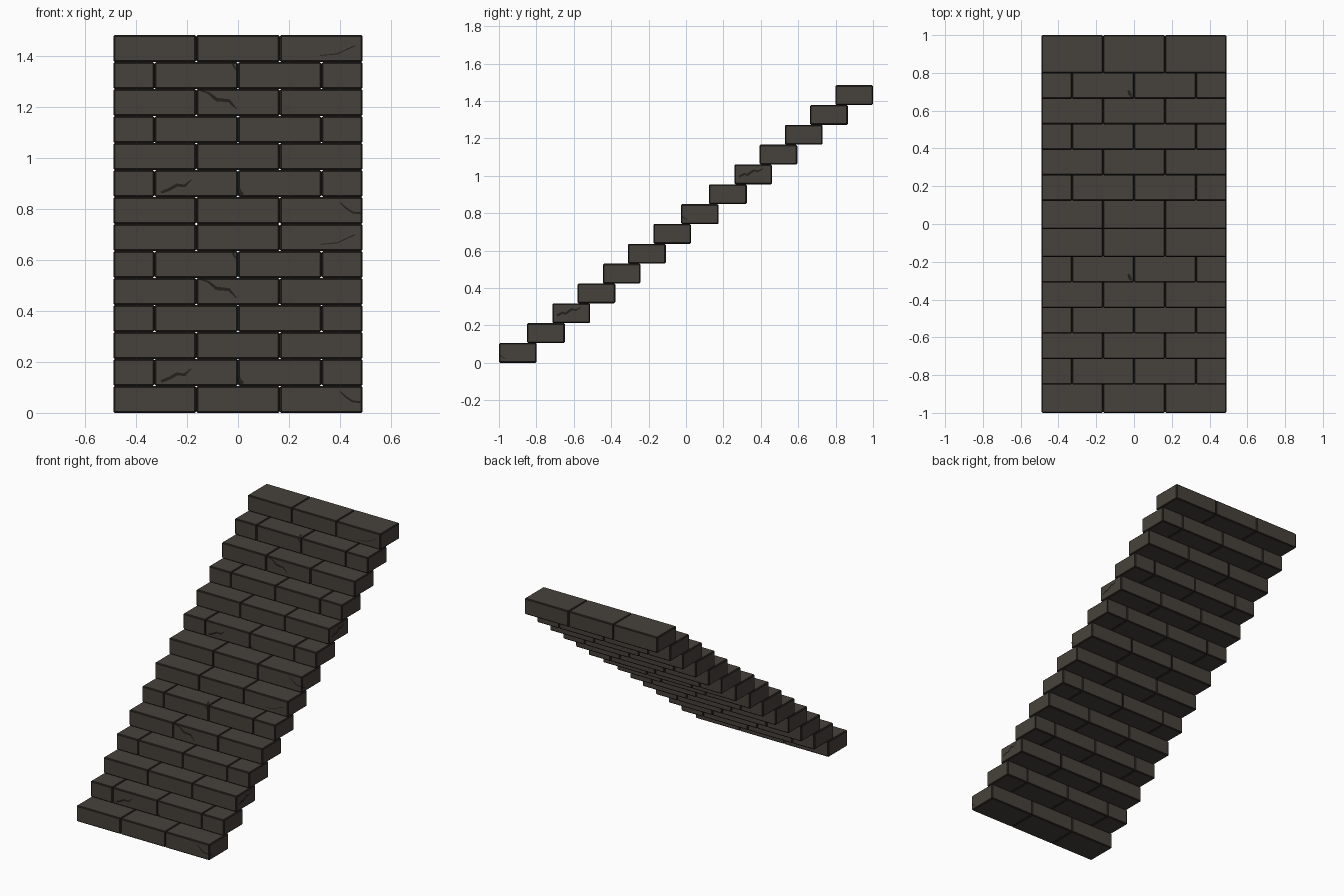
import bpy, bmesh
from mathutils import Vector

if "Cube" in bpy.data.objects:
    bpy.data.objects.remove(bpy.data.objects["Cube"])

ROWS, RISE, RUN, DEPTH = 14, 0.106, 0.135, 0.202
HALF_W = 0.49
FLIGHT_Y, FLIGHT_Z = 0.973, 7 * RISE      # the seven-step pattern repeats once


def material(name, rgb):
    m = bpy.data.materials.new(name)
    m.diffuse_color = (*rgb, 1)
    m.use_nodes = True
    m.node_tree.nodes["Principled BSDF"].inputs["Base Color"].default_value = m.diffuse_color
    return m


stone = material("dark brown stone", (0.062, 0.053, 0.043))
groove = material("blackened groove", (0.017, 0.015, 0.012))


def new_object(name, bm, mats):
    bmesh.ops.recalc_face_normals(bm, faces=bm.faces)
    me = bpy.data.meshes.new(name)
    bm.to_mesh(me)
    bm.free()
    for m in mats:
        me.materials.append(m)
    ob = bpy.data.objects.new(name, me)
    bpy.context.collection.objects.link(ob)
    return ob


def step_front(k):
    """y of the front face of step k within a flight; first tread is deeper"""
    return -1.0 if k == 0 else -0.85 + RUN * (k - 1)


# one course of bricks, worn edges are dark bevels
def brick_step(name, y, z, seams):
    bm = bmesh.new()
    for x0, x1 in zip(seams, seams[1:]):
        vs = bmesh.ops.create_cube(bm, size=1)["verts"]
        for v in vs:
            v.co = Vector(((x0 + x1) / 2 + v.co.x * (x1 - x0),
                           y + (v.co.y + 0.5) * DEPTH,
                           z + (v.co.z + 0.5) * RISE))
    ob = new_object(name, bm, (stone, groove))
    bev = ob.modifiers.new("worn edges", "BEVEL")
    bev.width = 0.006
    bev.segments = 1
    bev.material = 1


# tapered crack ribbon on a face; pts are (u, v, width)
def crack(name, pts, place, normal):
    bm = bmesh.new()
    n = len(pts)
    rails = []
    for i, (u, v, w) in enumerate(pts):
        a, b = pts[max(i - 1, 0)], pts[min(i + 1, n - 1)]
        side = Vector((a[1] - b[1], b[0] - a[0])).normalized() * w / 2
        rails.append([bm.verts.new(Vector(place(u + s * side.x, v + s * side.y))
                                   + Vector(normal) * 0.0015) for s in (-1, 1)])
    for p, q in zip(rails, rails[1:]):
        bm.faces.new((p[0], q[0], q[1], p[1]))
    new_object(name, bm, (groove,))
    me = bpy.data.objects[name].data
    if me.polygons[0].normal.dot(Vector(normal)) < 0:
        me.flip_normals()


full = [-HALF_W, -0.164, 0.164, HALF_W]
half = [-HALF_W, -0.328, 0.0, 0.328, HALF_W]

# cracks on the fronts, by step within a flight; z is absolute in the lower flight
front_cracks = [
    (0, [(0.40, 0.085, 0.004), (0.425, 0.062, 0.007), (0.45, 0.045, 0.007), (0.486, 0.042, 0.009)]),
    (1, [(-0.302, 0.124, 0.010), (-0.27, 0.136, 0.012), (-0.24, 0.153, 0.012),
         (-0.21, 0.150, 0.011), (-0.183, 0.174, 0.004)]),
    (1, [(0.006, 0.138, 0.006), (0.008, 0.126, 0.014), (0.018, 0.114, 0.016)]),
    (4, [(-0.148, 0.525, 0.005), (-0.115, 0.514, 0.008), (-0.085, 0.489, 0.014),
         (-0.035, 0.484, 0.012), (-0.006, 0.452, 0.005)]),
    (5, [(-0.022, 0.633, 0.006), (-0.014, 0.615, 0.008), (-0.005, 0.603, 0.004)]),
    (6, [(0.322, 0.662, 0.003), (0.39, 0.668, 0.004), (0.43, 0.687, 0.004), (0.46, 0.700, 0.004)]),
]
side_crack = [(-0.69, 0.253, 0.012), (-0.66, 0.268, 0.012), (-0.645, 0.262, 0.012),
              (-0.61, 0.287, 0.012), (-0.59, 0.281, 0.010), (-0.562, 0.296, 0.004)]
side_chip = [(-0.995, 0.045, 0.004), (-0.985, 0.033, 0.006), (-0.965, 0.022, 0.003)]
top_chip = [(-0.03, -0.265, 0.010), (-0.022, -0.285, 0.018), (-0.012, -0.302, 0.004)]

for f, flight in enumerate(("lower", "upper")):
    dy, dz = f * FLIGHT_Y, f * FLIGHT_Z
    # steps alternate full and staggered bricks
    for k in range(7):
        brick_step(f"{flight}_step_{k + 1}", step_front(k) + dy, k * RISE + dz,
                   half if k % 2 else full)
    # cracks on risers
    for i, (k, pts) in enumerate(front_cracks):
        crack(f"{flight}_front_crack_{i + 1}", pts,
              lambda u, v: (u, step_front(k) + dy, v + dz), (0, -1, 0))
    # cracks on the right side
    for nm, pts in (("crack", side_crack), ("chip", side_chip)):
        crack(f"{flight}_side_{nm}", pts,
              lambda u, v: (HALF_W, u + dy, v + dz), (1, 0, 0))
    # chip on a tread
    crack(f"{flight}_tread_chip", top_chip,
          lambda u, v: (u, v + dy, 6 * RISE + dz), (0, 0, 1))
